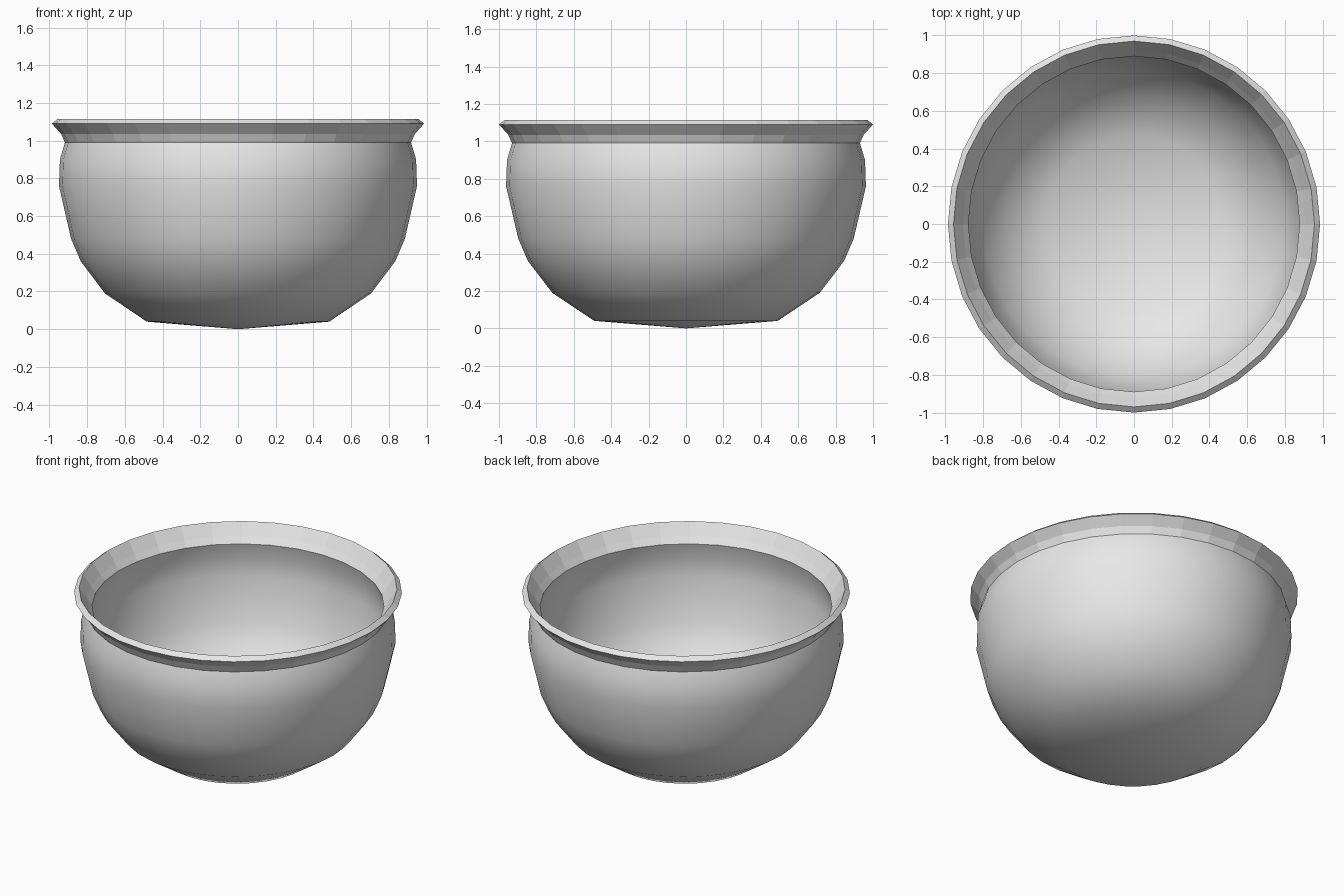
import bpy, bmesh, math

cube = bpy.data.objects.get("Cube")
if cube:
    bpy.data.objects.remove(cube, do_unlink=True)

SIDES = 32
STRETCH_X = 0.987   # the bowl is very slightly oval

clay = bpy.data.materials.new("light grey")
clay.use_nodes = True
grey = (0.8, 0.8, 0.8, 1)
clay.diffuse_color = grey
clay.node_tree.nodes["Principled BSDF"].inputs["Base Color"].default_value = grey

# Wall profiles as (radius, height), running so that faces point outwards
outer_wall = [(0, 0), (0.49, 0.04), (0.715, 0.19), (0.845, 0.36), (0.897, 0.48),
              (0.962, 0.76), (0.957, 0.9), (0.93, 0.99)]
flared_rim = [(0.93, 0.99), (0.95, 1.035), (1, 1.09), (0.97, 1.115),
              (0.92, 1.04), (0.89, 1.0)]
inner_wall = [(0.89, 1.0), (0.918, 0.9), (0.923, 0.77), (0.86, 0.49), (0.81, 0.38),
              (0.69, 0.22), (0.475, 0.075), (0, 0.035)]


def lathe(bm, profile, smooth):
    """Spin a profile around z; ends on the axis become fans."""
    rings = []
    for r, z in profile:
        count = SIDES if r else 1
        rings.append([bm.verts.new((r * math.sin(math.tau * i / SIDES) * STRETCH_X,
                                    -r * math.cos(math.tau * i / SIDES), z))
                      for i in range(count)])
    for low, high in zip(rings, rings[1:]):
        for i in range(SIDES):
            j = i + 1
            corners = [low[i % len(low)], low[j % len(low)],
                       high[j % len(high)], high[i % len(high)]]
            face = bm.faces.new(list(dict.fromkeys(corners)))
            face.smooth = smooth


def make_part(name, profile, smooth):
    bm = bmesh.new()
    lathe(bm, profile, smooth)
    mesh = bpy.data.meshes.new(name)
    bm.to_mesh(mesh)
    bm.free()
    mesh.materials.append(clay)
    part = bpy.data.objects.new(name, mesh)
    bpy.context.collection.objects.link(part)
    return part


# Smooth bowl walls and a faceted flared rim
make_part("outer_wall", outer_wall, True)
make_part("flared_rim", flared_rim, False)
make_part("inner_wall", inner_wall, True)
